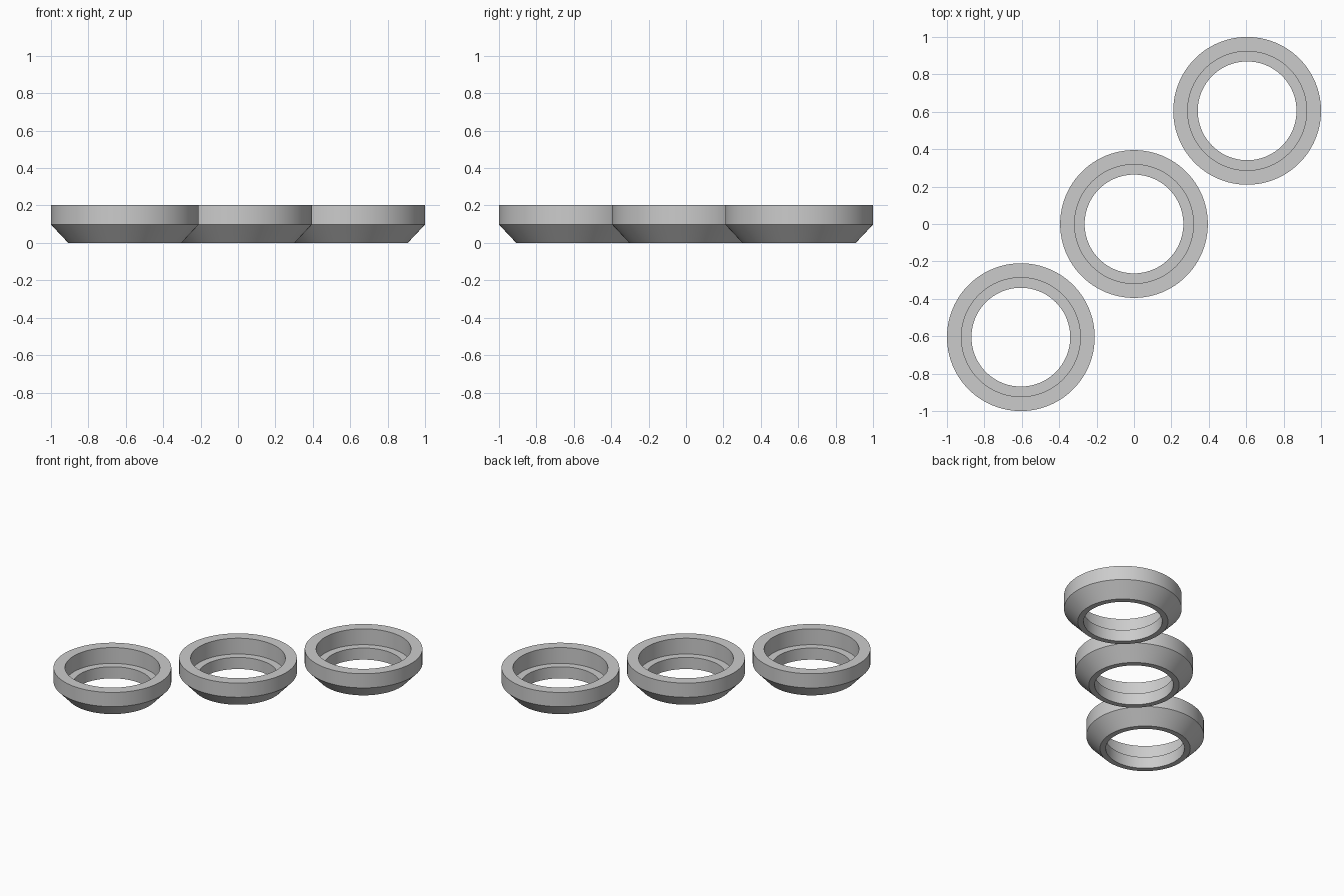
import bpy, bmesh, math
from mathutils import Vector

if "Cube" in bpy.data.objects:
    bpy.data.objects.remove(bpy.data.objects["Cube"])

# One plain grey for everything
grey = bpy.data.materials.new("light grey")
grey.diffuse_color = (0.6, 0.6, 0.6, 1)
grey.use_nodes = True
grey.node_tree.nodes["Principled BSDF"].inputs["Base Color"].default_value = grey.diffuse_color

# Ring cross-section (radius, height): chamfered outside, stepped bore inside
PROFILE = [(0.264, 0), (0.303, 0), (0.395, 0.098), (0.395, 0.203),
           (0.318, 0.203), (0.318, 0.086), (0.264, 0.086)]
SEGMENTS = 96


def stepped_ring(name, x, y):
    bm = bmesh.new()
    verts = [bm.verts.new((r, 0, z)) for r, z in PROFILE]
    edges = [bm.edges.new((verts[i - 1], verts[i])) for i in range(len(verts))]
    bmesh.ops.spin(bm, geom=verts + edges, cent=(0, 0, 0), axis=Vector((0, 0, 1)),
                   angle=math.tau, steps=SEGMENTS)
    bmesh.ops.remove_doubles(bm, verts=bm.verts, dist=1e-4)
    bmesh.ops.recalc_face_normals(bm, faces=bm.faces)
    mesh = bpy.data.meshes.new(name)
    bm.to_mesh(mesh)
    bm.free()
    mesh.materials.append(grey)
    ring = bpy.data.objects.new(name, mesh)
    ring.location = (x, y, 0)
    bpy.context.collection.objects.link(ring)
    # Smooth round walls, crisp rims
    bpy.ops.object.select_all(action='DESELECT')
    ring.select_set(True)
    bpy.context.view_layer.objects.active = ring
    bpy.ops.object.shade_smooth_by_angle(angle=math.radians(30))


# Three rings along the diagonal
for name, c in (("ring_front_left", -0.605), ("ring_centre", 0), ("ring_back_right", 0.605)):
    stepped_ring(name, c, c)
